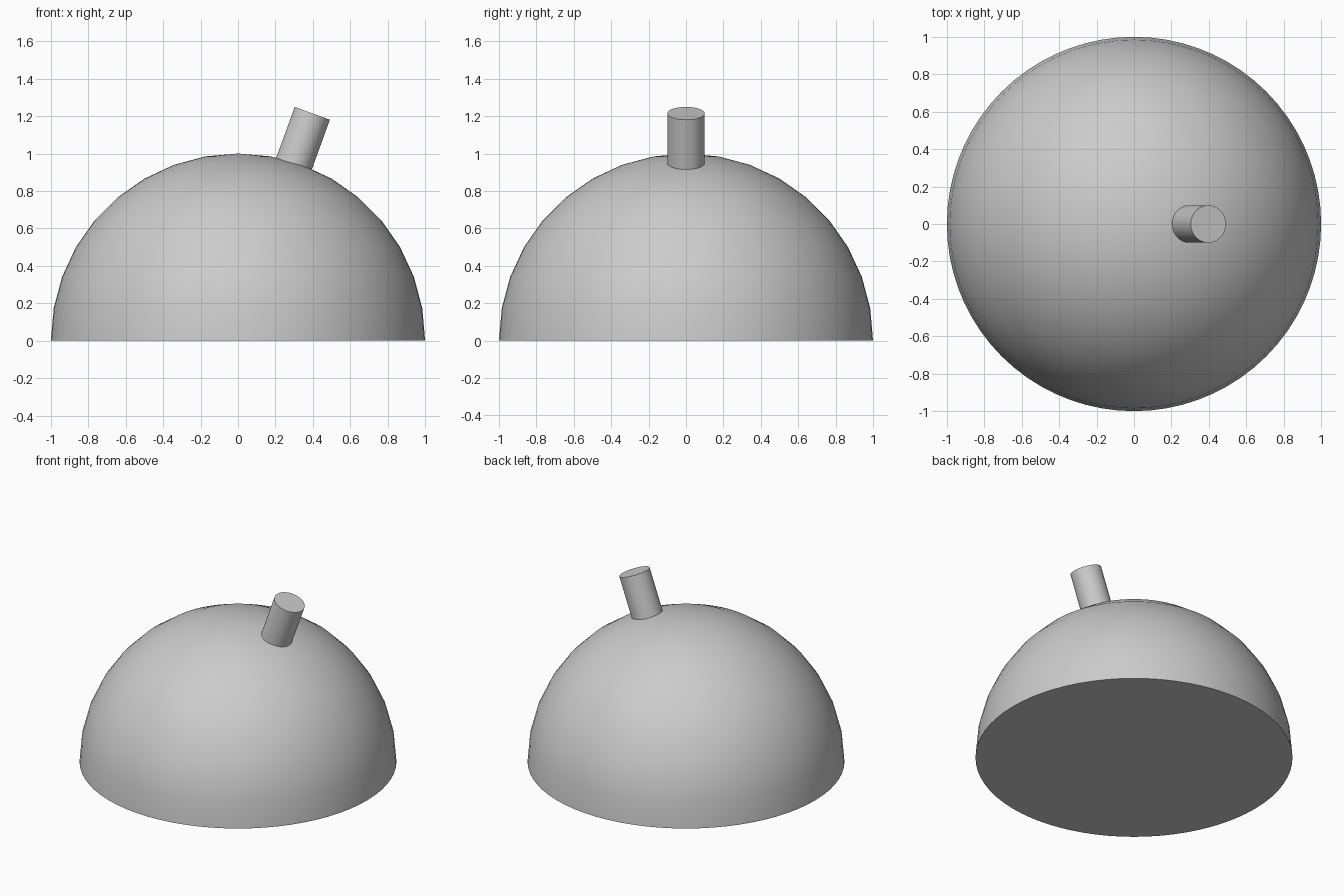
import bpy
import bmesh
from math import sin, cos, pi, radians
from mathutils import Matrix, Vector

cube = bpy.data.objects.get("Cube")
if cube:
    bpy.data.objects.remove(cube, do_unlink=True)

# Plain grey material
grey = bpy.data.materials.new("light grey")
grey.use_nodes = True
colour = (0.6, 0.6, 0.6, 1)
grey.diffuse_color = colour
grey.node_tree.nodes["Principled BSDF"].inputs["Base Color"].default_value = colour


def finish(bm, name):
    bmesh.ops.recalc_face_normals(bm, faces=bm.faces)
    mesh = bpy.data.meshes.new(name)
    bm.to_mesh(mesh)
    bm.free()
    mesh.materials.append(grey)
    obj = bpy.data.objects.new(name, mesh)
    bpy.context.collection.objects.link(obj)
    bpy.ops.object.select_all(action='DESELECT')
    obj.select_set(True)
    bpy.context.view_layer.objects.active = obj
    bpy.ops.object.shade_smooth_by_angle(angle=radians(30))
    return obj


# Dome: quarter arc spun around z, closed by a flat base
RINGS, SEGMENTS = 9, 72
bm = bmesh.new()
arc = [bm.verts.new((cos(a), 0, sin(a)))
       for a in (i * pi / 2 / RINGS for i in range(RINGS + 1))]
edges = [bm.edges.new(pair) for pair in zip(arc, arc[1:])]
bmesh.ops.spin(bm, geom=arc + edges, cent=(0, 0, 0), axis=(0, 0, 1),
               angle=2 * pi, steps=SEGMENTS)
bmesh.ops.remove_doubles(bm, verts=bm.verts, dist=0.0001)
rim = [e for e in bm.edges if e.is_boundary]
bmesh.ops.contextual_create(bm, geom=rim)
finish(bm, "dome")

# Stub: short cylinder leaning toward +x, its foot sunk into the dome
TILT, LENGTH = radians(20), 0.3
lean = Matrix.Rotation(TILT, 4, 'Y')
top = Vector((0.397, 0, 1.215))
centre = top - lean @ Vector((0, 0, LENGTH / 2))
bm = bmesh.new()
bmesh.ops.create_cone(bm, cap_ends=True, segments=48, radius1=0.1, radius2=0.1,
                      depth=LENGTH, matrix=Matrix.Translation(centre) @ lean)
finish(bm, "stub")
